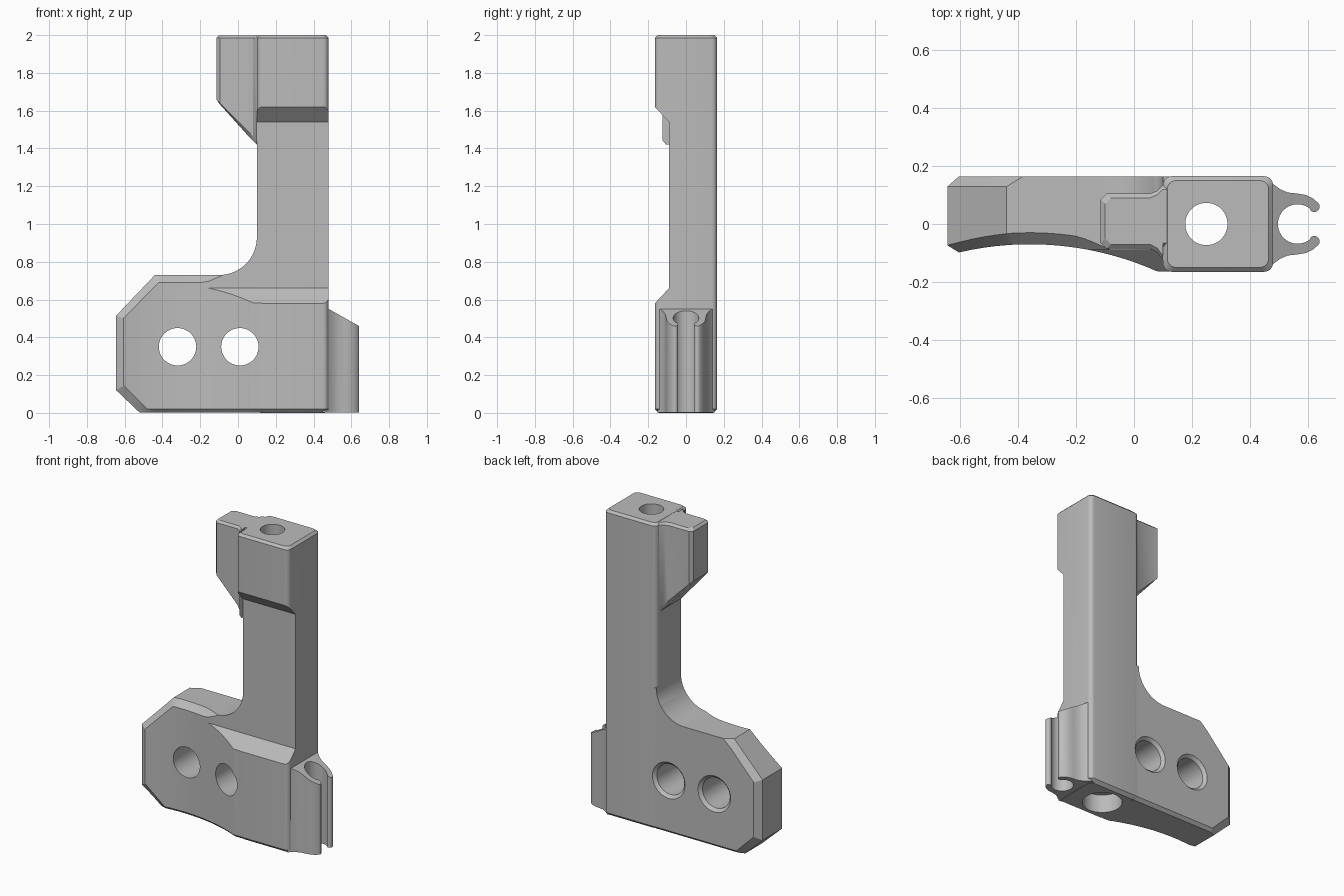
import bpy, bmesh
from math import sin, cos, pi, sqrt, radians

cube = bpy.data.objects.get("Cube")
if cube:
    bpy.data.objects.remove(cube, do_unlink=True)

grey = bpy.data.materials.new("plain_grey")
grey.use_nodes = True
COLOUR = (0.5, 0.5, 0.5, 1)
grey.diffuse_color = COLOUR
for node in grey.node_tree.nodes:
    if node.type == 'BSDF_PRINCIPLED':
        node.inputs["Base Color"].default_value = COLOUR


def loft(name, rings):
    """Solid through equal-length rings of points, capped at both ends."""
    bm = bmesh.new()
    loops = [[bm.verts.new(p) for p in ring] for ring in rings]
    n = len(loops[0])
    for a, b in zip(loops, loops[1:]):
        for i in range(n):
            j = (i + 1) % n
            bm.faces.new((a[i], a[j], b[j], b[i]))
    bm.faces.new(loops[0])
    bm.faces.new(loops[-1])
    bmesh.ops.remove_doubles(bm, verts=bm.verts, dist=1e-5)
    bmesh.ops.recalc_face_normals(bm, faces=bm.faces)
    mesh = bpy.data.meshes.new(name)
    bm.to_mesh(mesh)
    bm.free()
    mesh.materials.append(grey)
    ob = bpy.data.objects.new(name, mesh)
    bpy.context.collection.objects.link(ob)
    return ob


def combine(target, other, operation):
    """Apply an exact boolean and discard the helper."""
    mod = target.modifiers.new("join", 'BOOLEAN')
    mod.operation, mod.solver, mod.object = operation, 'EXACT', other
    bpy.context.view_layer.update()
    graph = bpy.context.evaluated_depsgraph_get()
    mesh = bpy.data.meshes.new_from_object(target.evaluated_get(graph))
    target.modifiers.clear()
    target.data = mesh
    bpy.data.objects.remove(other, do_unlink=True)


def interp(x, table):
    """Piecewise linear value, held constant past the ends."""
    if x <= table[0][0]:
        return table[0][1]
    for (x0, v0), (x1, v1) in zip(table, table[1:]):
        if x <= x1:
            return v0 + (v1 - v0) * (x - x0) / (x1 - x0)
    return table[-1][1]


def arc(cx, cy, r, start, end, steps):
    angles = [radians(start + (end - start) * i / steps) for i in range(steps + 1)]
    return [(cx + r * cos(a), cy + r * sin(a)) for a in angles]


def rounded_box(x0, x1, y, r, z, inset):
    x0, x1, y = x0 + inset, x1 - inset, y - inset
    corners = ((x1 - r, y - r, 0), (x0 + r, y - r, 90),
               (x0 + r, r - y, 180), (x1 - r, r - y, 270))
    return [(px, py, z) for cx, cy, a in corners
            for px, py in arc(cx, cy, r, a, a + 90, 6)]


# Column with chamfered ends
body = loft("bracket_body", [rounded_box(0.1, 0.48, 0.165, 0.03, z, inset)
                             for z, inset in ((0, 0.02), (0.02, 0), (1.985, 0), (2, 0.015))])

# Foot plate: lofted along x, concave front, curved blend into the column
BACK = 0.164


def front(x):
    return max(-BACK, -0.07 - (1.08 - sqrt(1.08 ** 2 - (x + 0.36) ** 2)))


def plate_section(x, top=None):
    low = interp(x, [(-0.645, 0.12), (-0.52, 0.001)])
    low_in = interp(x, [(-0.645, 0.12), (-0.605, 0.145), (-0.48, 0.02)])
    high = top or interp(x, [(-0.645, 0.515), (-0.44, 0.73)])
    drop = interp(x, [(-0.645, 0), (-0.605, 0.055), (-0.44, 0.06),
                      (-0.42, 0.04), (-0.19, 0.04), (0, 0)])
    drop_back = interp(x, [(-0.645, 0), (-0.605, 0.055), (-0.44, 0.05), (-0.385, 0)])
    end = interp(x, [(-0.645, 0.035), (-0.605, 0)])
    c_low = interp(x, [(-0.52, 0.035), (-0.48, 0.02)])
    c_top = interp(x, [(-0.605, 0.035), (-0.42, 0.04), (-0.19, 0.04), (0, 0)])
    c_back = interp(x, [(-0.44, 0.035), (-0.385, 0)])
    f = front(x)
    eps = 0.0005
    return [(x, f + max(c_top, end, eps), high), (x, f + end, high - max(drop, eps * (end == 0))),
            (x, f + end, low_in), (x, f + max(c_low, end), low),
            (x, BACK - max(c_low, end), low), (x, BACK - end, low_in),
            (x, BACK - end, high - max(drop_back, eps * (end == 0))),
            (x, BACK - max(c_back, end, eps), high)]


stations = [-0.645, -0.605, -0.56, -0.52, -0.48, -0.44, -0.42, -0.385]
stations += [-0.35 + 0.03 * i for i in range(9)]
sections = [plate_section(x) for x in stations]
for i in range(17):
    t = pi / 2 * i / 16
    sections.append(plate_section(-0.1 + 0.2 * sin(t), 0.93 - 0.2 * cos(t)))
sections.append(plate_section(0.14, 0.93))
combine(body, loft("foot_plate", sections), 'UNION')

# Recess across the front of the column, with sloped ends
recess = [(-0.09, 0.66), (-0.315, 0.42), (-0.315, 1.78), (-0.09, 1.54)]
combine(body, loft("recess_cutter", [[(x, y, z) for y, z in recess] for x in (-0.36, 0.7)]),
        'DIFFERENCE')

# Side wing at the head, with a sloped underside
wing_plan = [(0.15, -0.08), (0.1, -0.08), (0.1, -0.125), (0.08, -0.098), (0.055, -0.085),
             (-0.095, -0.085), (-0.115, -0.065), (-0.115, 0.085), (-0.095, 0.105),
             (0.055, 0.105), (0.08, 0.115), (0.1, 0.135), (0.15, 0.135)]


def wing_ring(height, inset):
    pts = []
    for x, y in wing_plan:
        z = height if height else 1.42 + (0.1 - x) + (0 if inset else 0.025)
        side = inset if x < -0.09 else 0
        pts.append((x + side, y - inset * (1 if y > 0 else -1), z))
    return pts


combine(body, loft("head_wing", [wing_ring(0, 0.018), wing_ring(0, 0),
                                 wing_ring(1.985, 0), wing_ring(1.999, 0.015)]), 'UNION')

# Open clip on the side, with a sloped top
half = [(0.44, 0.15), (0.465, 0.152), (0.485, 0.135), (0.505, 0.12), (0.53, 0.109),
        (0.565, 0.105), (0.595, 0.1), (0.62, 0.087)]
half += arc(0.622, 0.06, 0.019, 40, -120, 8)
half += arc(0.565, 0, 0.068, 52, 180, 16)
clip_plan = half + [(x, -y) for x, y in reversed(half[:-1])]
clip = loft("side_clip", [[(x, y, 0.002) for x, y in clip_plan],
                          [(x, y, 0.55 - 0.56 * (x - 0.48)) for x, y in clip_plan]])
combine(body, clip, 'UNION')

# Vertical bore with a wide counterbore underneath
bore = [(-0.1, 0.12), (0.12, 0.12), (0.12, 0.073), (2.1, 0.073)]
combine(body, loft("bore_cutter", [[(x, y, z) for x, y in arc(0.25, 0, r, 0, 352.5, 47)]
                                   for z, r in bore]), 'DIFFERENCE')

# Two cross holes, countersunk at the back
for hx in (-0.32, 0.01):
    steps = [(-0.4, 0.099), (0.145, 0.099), (0.205, 0.159)]
    combine(body, loft("hole_cutter", [[(x, y, z) for x, z in arc(hx, 0.35, r, 0, 352.5, 47)]
                                       for y, r in steps]), 'DIFFERENCE')

# Smooth the curves, keep the edges crisp
bpy.ops.object.select_all(action='DESELECT')
body.select_set(True)
bpy.context.view_layer.objects.active = body
bpy.ops.object.shade_smooth_by_angle(angle=radians(25))
